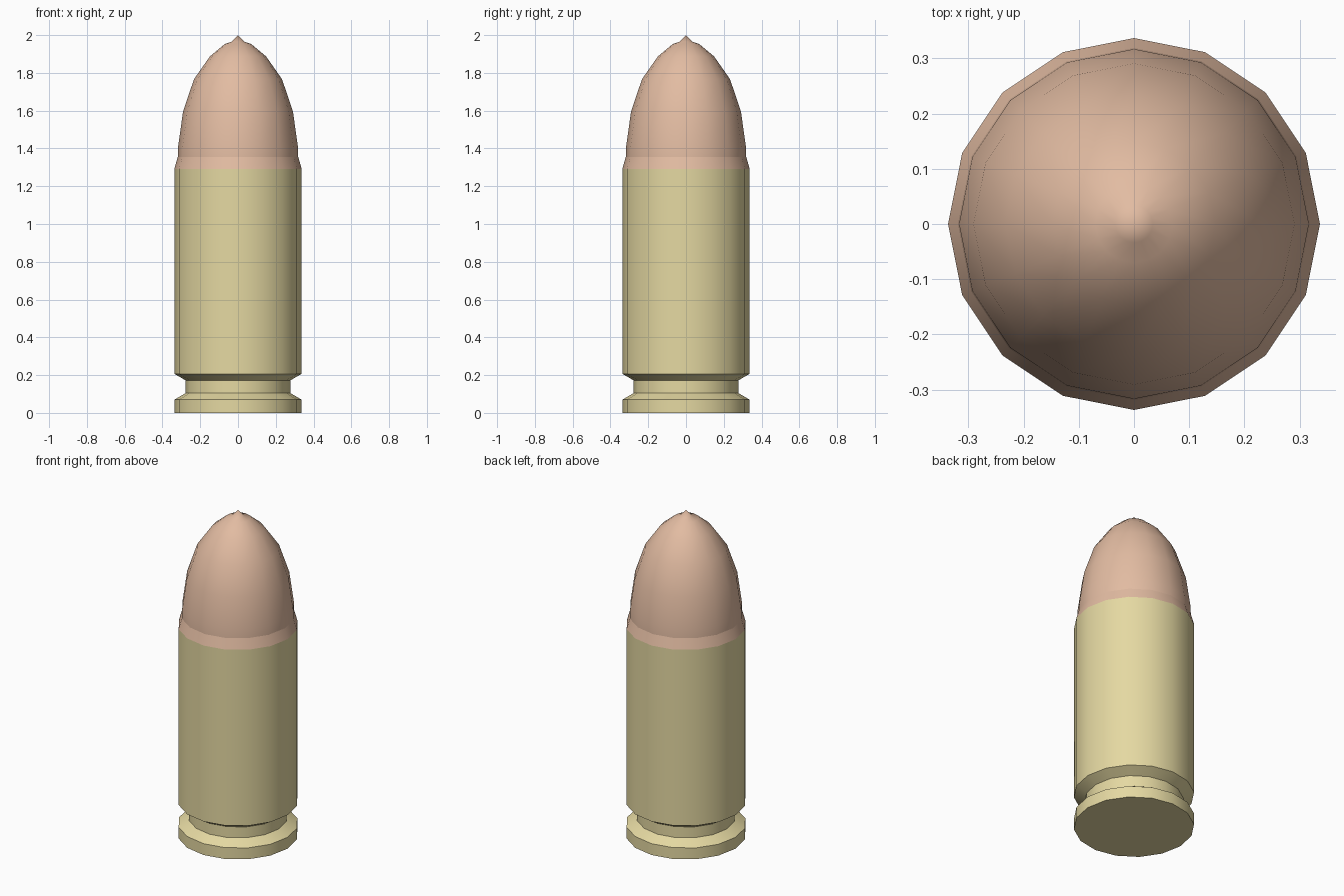
import bpy, bmesh, math

if "Cube" in bpy.data.objects:
    bpy.data.objects.remove(bpy.data.objects["Cube"])

SIDES = 16


def material(name, color):
    m = bpy.data.materials.new(name)
    m.diffuse_color = color
    m.use_nodes = True
    m.node_tree.nodes["Principled BSDF"].inputs["Base Color"].default_value = m.diffuse_color
    return m


def lathe(name, profile, mat, cap_bottom=False, crease_z=()):
    """Revolve (radius, z) points about z; radius 0 closes to a point."""
    bm = bmesh.new()
    rings = []
    for r, z in profile:
        n = SIDES if r > 0 else 1
        rings.append([bm.verts.new((r * math.cos(2 * math.pi * i / SIDES),
                                    r * math.sin(2 * math.pi * i / SIDES), z))
                      for i in range(n)])
    for a, b in zip(rings, rings[1:]):
        for i in range(SIDES):
            j = (i + 1) % SIDES
            if len(b) == 1:
                bm.faces.new((a[i], a[j], b[0]))
            else:
                bm.faces.new((a[i], a[j], b[j], b[i]))
    if cap_bottom:
        bm.faces.new(rings[0][::-1])
    mesh = bpy.data.meshes.new(name)
    bm.to_mesh(mesh)
    bm.free()
    ob = bpy.data.objects.new(name, mesh)
    bpy.context.collection.objects.link(ob)
    mesh.materials.append(mat)
    bpy.ops.object.select_all(action='DESELECT')
    ob.select_set(True)
    bpy.context.view_layer.objects.active = ob
    bpy.ops.object.shade_smooth_by_angle(angle=math.radians(32))
    # Keep chosen rings crisp
    for e in mesh.edges:
        zs = [mesh.vertices[v].co.z for v in e.vertices]
        if any(all(abs(z - c) < 1e-4 for z in zs) for c in crease_z):
            e.use_edge_sharp = True
    return ob


brass = material("brass", (0.78, 0.69, 0.36, 1))
copper = material("copper", (0.76, 0.50, 0.36, 1))

# Case with base rim and extractor groove
lathe("case", [(0.337, 0), (0.337, 0.07), (0.277, 0.105), (0.277, 0.172),
               (0.337, 0.207), (0.337, 1.292)], brass, cap_bottom=True)

# Rounded nose with tapered collar and small pointed tip
lathe("nose", [(0.337, 1.292), (0.319, 1.355), (0.317, 1.41), (0.291, 1.595),
               (0.233, 1.767), (0.148, 1.888), (0.07, 1.953),
               (0.034, 1.965), (0, 2.0)], copper, crease_z=(1.355,))
